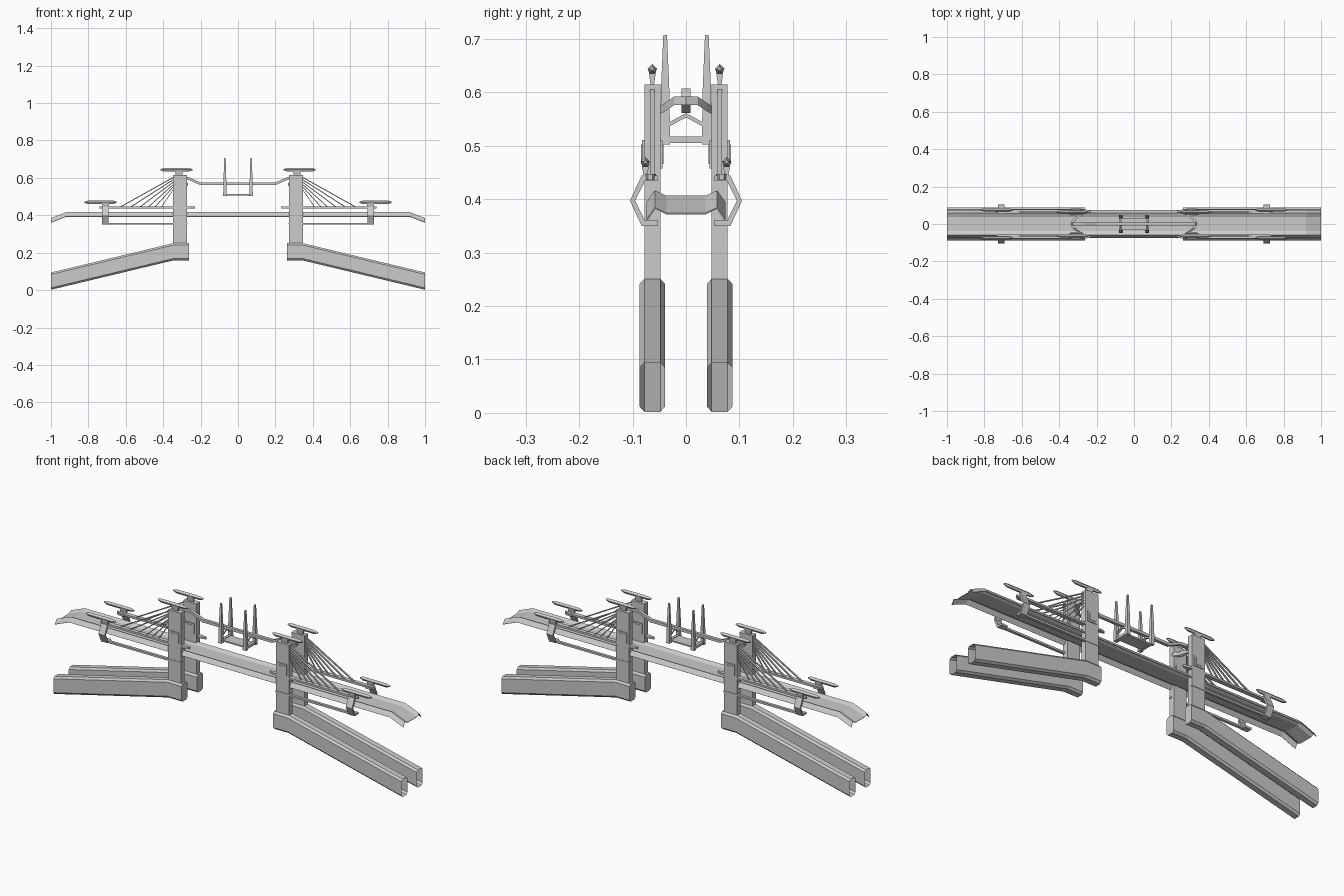
import bpy, bmesh
from mathutils import Vector

if "Cube" in bpy.data.objects:
    bpy.data.objects.remove(bpy.data.objects["Cube"])

ALL = [(1, 1), (-1, 1), (1, -1), (-1, -1)]
XM = [(1, 1), (-1, 1)]
ONE = [(1, 1)]


def loft(name, rings, copies=ALL, caps=True, closed=True, solid=0):
    """Skin a list of rings; repeat mirrored in x / y; one object per part."""
    bm = bmesh.new()
    for sx, sy in copies:
        vs = [[bm.verts.new((x * sx, y * sy, z)) for x, y, z in r] for r in rings]
        n = len(rings[0])
        for a, b in zip(vs, vs[1:]):
            for i in range(n if closed else n - 1):
                j = (i + 1) % n
                bm.faces.new((a[i], a[j], b[j], b[i]))
        if caps and closed:
            bm.faces.new(vs[0][::-1])
            bm.faces.new(vs[-1])
    bmesh.ops.recalc_face_normals(bm, faces=bm.faces)
    me = bpy.data.meshes.new(name)
    bm.to_mesh(me)
    bm.free()
    ob = bpy.data.objects.new(name, me)
    bpy.context.collection.objects.link(ob)
    if solid:
        m = ob.modifiers.new("thickness", 'SOLIDIFY')
        m.thickness = solid
        m.offset = 0
    return ob


def rect(cx, cy, hx, hy, z):
    return [(cx - hx, cy - hy, z), (cx + hx, cy - hy, z),
            (cx + hx, cy + hy, z), (cx - hx, cy + hy, z)]


def box(name, x0, x1, y0, y1, z0, z1, copies=ALL):
    c = ((x0 + x1) / 2, (y0 + y1) / 2, abs(x1 - x0) / 2, abs(y1 - y0) / 2)
    return loft(name, [rect(*c, z0), rect(*c, z1)], copies)


def bar_xz(name, pts, y, hy, hz, copies):
    """Square bar following a path in the xz plane."""
    return loft(name, [[(x, y - hy, z - hz), (x, y + hy, z - hz),
                        (x, y + hy, z + hz), (x, y - hy, z + hz)] for x, z in pts], copies)


YP = 0.063   # centre line of the towers

# chamfered approach ramps, open at the outer ends
sec = [(-.024, -.036), (-.015, -.046), (.015, -.046), (.024, -.036),
       (.024, .036), (.015, .046), (-.015, .046), (-.024, .036)]
loft("approach_ramp", [[(x, YP + a, zc + b) for a, b in sec]
                       for x, zc in [(1, .048), (.345, .205), (.263, .205)]], caps=False)
loft("ramp_inner_end", [[(.263, YP + a * s, .205 + b * s) for a, b in sec]
                        for s in (1, .01)], caps=False)

# towers with side windows
box("tower", .273, .347, YP - .015, YP + .015, .24, .615)
box("tower_window_frame", .283, .337, YP - .019, YP + .019, .457, .511)
box("tower_window_panel", .292, .328, YP - .021, YP + .021, .466, .502)

# deck: shallow folded channel, dipping at both ends
dsec = [(-.073, 0), (-.058, .022), (-.037, .012), (.037, .012), (.058, .022), (.073, 0)]
loft("deck", [[(x, y, z0 + z) for y, z in dsec]
              for x, z0 in [(-1, .361), (-.92, .393), (.92, .393), (1, .361)]],
     ONE, closed=False, solid=.003)

# rails beside the deck
loft("upper_rail", [[(x, YP + .004 - w, .437), (x, YP + .004 + w, .437),
                     (x, YP + .004 + w, .447), (x, YP + .004 - w, .447)]
                    for x, w in [(.23, .004), (.26, .011), (.72, .011), (.74, .004)]])
box("lower_rail", .27, .70, .066, .080, .350, .360)

# angular outrigger brackets
outer = [(.053, .444), (.083, .444), (.105, .397), (.083, .350), (.052, .350)]
inner = [(.053, .434), (.077, .434), (.095, .397), (.077, .360), (.052, .360)]
loft("outrigger_bracket", [[(.692, *o), (.728, *o), (.728, *i), (.692, *i)]
                           for o, i in zip(outer, inner)])


# long faceted lamp heads on short stems
def lamp(name, cx, cy, cz, stem_x, stem_z):
    kite = [(-.009, 0), (0, .009), (.009, 0), (.004, -.010), (-.004, -.010)]
    loft(name + "_head", [[(cx + dx, cy + a * s, cz + b * s) for a, b in kite]
                          for dx, s in [(-.086, .35), (-.066, 1), (.066, 1), (.086, .35)]])
    loft(name + "_stem", [rect(stem_x, cy, .018, .003, stem_z),
                          rect(stem_x, cy, .018, .007, cz - .004)])


lamp("tower_lamp", .329, YP, .644, .315, .612)
lamp("outrigger_lamp", .735, .076, .470, .709, .440)

# fan of stay cables
for k, x in enumerate([.63, .575, .525, .48, .445, .41]):
    bar_xz(f"stay_cable_{k + 1}", [(.34, .606 - .012 * k), (x, .444)], YP, .004, .003, ALL)

# bowed arches joining each pair of towers
path = [(.275, -.052, .565), (.300, -.038, .573), (.322, -.022, .584), (.33, 0, .584),
        (.322, .022, .584), (.300, .038, .573), (.275, .052, .565)]
loft("tower_arch", [[(x - .009, y, z - .008), (x + .009, y, z - .008),
                     (x + .009, y, z + .008), (x - .009, y, z + .008)] for x, y, z in path], XM)
loft("arch_crest", [rect(.322, 0, .012, .009, .585), rect(.322, 0, .006, .004, .606)], XM)

# overhead beam running between the arches
bar_xz("overhead_beam", [(-.33, .600), (-.265, .597), (-.20, .568), (.20, .568),
                         (.265, .597), (.33, .600)], 0, .008, .007, ONE)

# hanging cradle with four spires
loft("spire", [rect(.07, .039, .010, .009, .502), rect(.07, .039, .009, .009, .52),
               rect(.07, .039, .007, .008, .60), rect(.07, .039, .004, .0035, .707)])
box("cradle_floor", -.07, .07, -.032, .032, .507, .514, ONE)
box("cradle_cross_bar", .063, .077, -.035, .035, .505, .517, XM)
loft("cradle_gable_brace", [[(.064, y, z - .004), (.076, y, z - .004),
                             (.076, y, z + .004), (.064, y, z + .004)]
                            for y, z in [(-.035, .538), (0, .557), (.035, .538)]], XM)
